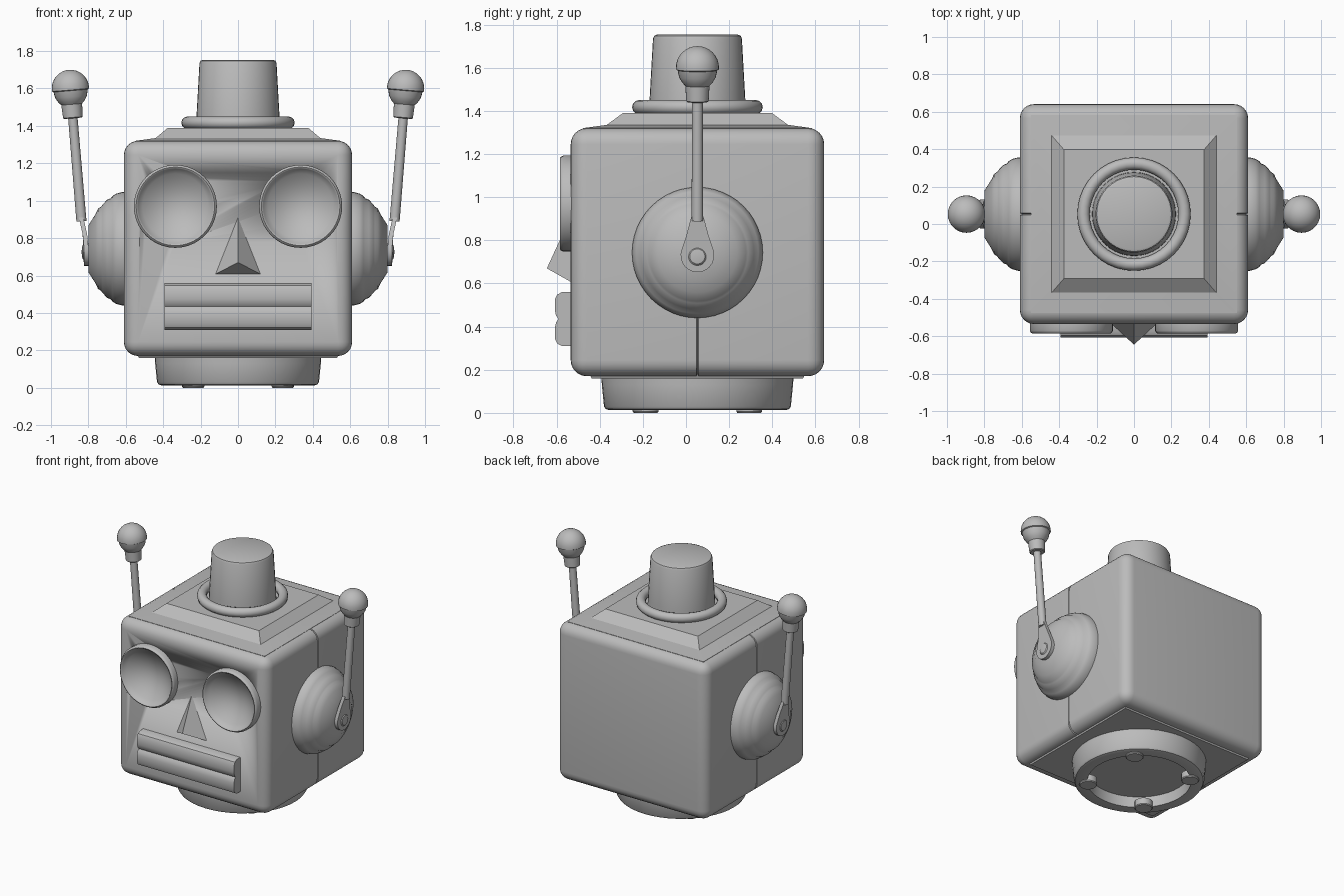
import bpy, bmesh
from math import sin, cos, pi, radians
from mathutils import Vector, Matrix

if "Cube" in bpy.data.objects:
    bpy.data.objects.remove(bpy.data.objects["Cube"], do_unlink=True)

CY = 0.053  # depth centre of the head box

metal = bpy.data.materials.new("grey metal")
metal.use_nodes = True
metal.diffuse_color = (0.5, 0.5, 0.5, 1)
metal.node_tree.nodes["Principled BSDF"].inputs["Base Color"].default_value = (0.5, 0.5, 0.5, 1)


def finish(name, bm, angle=35):
    bmesh.ops.recalc_face_normals(bm, faces=bm.faces)
    mesh = bpy.data.meshes.new(name)
    bm.to_mesh(mesh)
    bm.free()
    mesh.materials.append(metal)
    mesh.shade_smooth()
    mesh.set_sharp_from_angle(angle=radians(angle))
    ob = bpy.data.objects.new(name, mesh)
    bpy.context.collection.objects.link(ob)
    return ob


def lathe(name, profile, origin=(0, 0, 0), axis=(0, 0, 1), n=40, angle=35):
    """Turn (radius, height) points around an axis."""
    bm = bmesh.new()
    rings = [[bm.verts.new((r * cos(2 * pi * i / n), r * sin(2 * pi * i / n), h))
              for i in range(n)] for r, h in profile]
    for a, b in zip(rings, rings[1:]):
        for i in range(n):
            j = (i + 1) % n
            bm.faces.new((a[i], a[j], b[j], b[i]))
    bmesh.ops.remove_doubles(bm, verts=bm.verts, dist=1e-5)
    for e in [e for e in bm.edges if e.is_boundary]:
        if e.is_valid and e.is_boundary:
            bmesh.ops.holes_fill(bm, edges=[x for x in bm.edges if x.is_boundary], sides=0)
    rot = Vector(axis).to_track_quat('Z', 'Y').to_matrix().to_4x4()
    bmesh.ops.transform(bm, matrix=Matrix.Translation(origin) @ rot, verts=bm.verts)
    return finish(name, bm, angle)


def prism(name, outline, thickness, place):
    """Extrude a flat outline; place maps (u, v, side) to a point."""
    bm = bmesh.new()
    a, b = [[bm.verts.new(place(u, v, s * thickness)) for u, v in outline] for s in (-1, 1)]
    bm.faces.new(a)
    bm.faces.new(b)
    for i in range(len(a)):
        j = (i + 1) % len(a)
        bm.faces.new((a[i], a[j], b[j], b[i]))
    return finish(name, bm)


def tiers(name, levels):
    """Stack of rectangles (half width, half depth, z)."""
    bm = bmesh.new()
    rows = [[bm.verts.new((sx * w, CY + sy * d, z))
             for sx, sy in ((-1, -1), (1, -1), (1, 1), (-1, 1))] for w, d, z in levels]
    for a, b in zip(rows, rows[1:]):
        for i in range(4):
            j = (i + 1) % 4
            bm.faces.new((a[i], a[j], b[j], b[i]))
    bm.faces.new(rows[0])
    bm.faces.new(rows[-1])
    return finish(name, bm, 25)


def arc(r, start, end, n, r0=0.0, h0=0.0):
    """Profile points of a circular arc, angles in degrees."""
    return [(r0 + r * cos(radians(start + (end - start) * i / n)),
             h0 + r * sin(radians(start + (end - start) * i / n))) for i in range(n + 1)]


# head box with rounded edges and a pinched seam around the middle
bm = bmesh.new()
bmesh.ops.create_cube(bm, size=1)
bmesh.ops.scale(bm, vec=(1.22, 1.175, 1.15), verts=bm.verts)
bmesh.ops.bevel(bm, geom=bm.edges[:], offset=0.075, segments=6, profile=0.5, affect='EDGES')
for y in (-0.005, 0, 0.005):
    bmesh.ops.bisect_plane(bm, geom=bm.verts[:] + bm.edges[:] + bm.faces[:],
                           plane_co=(0, y, 0), plane_no=(0, 1, 0))
for v in bm.verts:
    if abs(v.co.y) < 0.001:
        v.co.x *= 0.98
        v.co.z *= 0.98
bmesh.ops.translate(bm, vec=(0, CY, 0.745), verts=bm.verts)
head = finish("head_box", bm)

# stepped roof and underside plates
tiers("roof_plate", [(0.55, 0.53, 1.31), (0.55, 0.53, 1.32), (0.44, 0.42, 1.335), (0.375, 0.345, 1.39)])
tiers("underside_plate", [(0.53, 0.49, 0.16), (0.54, 0.50, 0.18)])

# hat, hat ring
lathe("hat_ring", arc(0.033, 0, 360, 12, 0.27, 1.417), (0, CY, 0), angle=60)
lathe("hat", [(0.225, 1.37), (0.222, 1.45), (0.206, 1.735), (0.2, 1.748), (0.188, 1.753), (0, 1.753)],
      (0, CY, 0))

# hollow neck base with four feet
lathe("neck_base", [(0, 0.19), (0.447, 0.19), (0.443, 0.13), (0.433, 0.03), (0.425, 0.018), (0.41, 0.013),
                    (0.345, 0.013), (0.34, 0.09), (0, 0.09)], (0, CY, 0), n=48)
for sx in (-1, 1):
    for sy in (-1, 1):
        lathe("foot", [(0, 0), (0.055, 0), (0.06, 0.006), (0.06, 0.05), (0, 0.05)],
              (sx * 0.24, CY + sy * 0.24, 0), n=16)

for s in (-1, 1):
    # eye socket cut, bowl and rim
    eye = (s * 0.335, -0.53, 0.97)
    cutter = lathe("eye_cutter", [(0, -0.1), (0.19, -0.1), (0.19, 0.1), (0, 0.1)], eye, (0, -1, 0))
    cutter.hide_render = True
    cutter.hide_set(True)
    cut = head.modifiers.new("eye_socket", 'BOOLEAN')
    cut.operation = 'DIFFERENCE'
    cut.solver = 'EXACT'
    cut.object = cutter
    bowl = [(0.2 * i / 8, -0.04 + 0.085 * (i / 8) ** 2) for i in range(9)]
    lathe("eye", bowl + [(0.203, 0.052), (0.21, 0.055), (0.217, 0.05), (0.222, 0.04), (0.222, -0.005),
                         (0.2, -0.01), (0.1, -0.06), (0, -0.06)], eye, (0, -1, 0), angle=50)

    # stepped ear dome
    ear = (s * 0.6, CY, 0.743)
    lathe("ear_dome", [(0.303, 0), (0.303, 0.02), (0.295, 0.05), (0.283, 0.07), (0.27, 0.08),
                       (0.262, 0.1), (0.235, 0.125), (0.225, 0.132), (0.215, 0.148), (0.185, 0.162),
                       (0.125, 0.2), (0, 0.2)], ear, (s, 0, 0), n=48, angle=40)

    # teardrop bracket, bent outward above the rivet
    drop = arc(0.078, 160, 380, 14, 0, 0.73) + [(0.052, 0.82), (0.028, 0.91), (-0.028, 0.91), (-0.052, 0.82)]
    prism("antenna_bracket", drop, 0.012,
          lambda u, v, t: (s * (0.812 + max(0, v - 0.79) * 0.22 + t), CY + u, v))
    lathe("rivet", [(0.047, -0.02), (0.047, 0.008), (0.035, 0.02), (0, 0.025)],
          (s * 0.812, CY, 0.725), (s, 0, 0), n=20)

    # antenna rod, cup and knob along one slanted axis
    low, high = Vector((s * 0.837, CY, 0.89)), Vector((s * 0.896, CY, 1.6))
    axis = (high - low).normalized()
    lathe("antenna_rod", [(0.027, 0), (0.025, 0.6)], low, axis, n=16)
    knob = [(0.046, -0.16), (0.052, -0.155), (0.056, -0.085), (0.07, -0.07), (0.085, -0.045),
            (0.092, -0.012), (0.1, -0.008)]
    lathe("antenna_knob", knob + arc(0.1, 0, 90, 8), high, axis, n=28)

# wedge nose
bm = bmesh.new()
top, left, right, tip = [bm.verts.new(p) for p in
                         ((0, -0.53, 0.92), (0.125, -0.53, 0.605), (-0.125, -0.53, 0.605), (0, -0.645, 0.67))]
for f in ((top, left, tip), (top, tip, right), (left, right, tip), (top, right, left)):
    bm.faces.new(f)
finish("nose", bm)

# two-lipped mouth
upper = [(-0.5, 0.56), (-0.575, 0.56), (-0.597, 0.548), (-0.608, 0.525), (-0.608, 0.475), (-0.602, 0.45)]
lips = upper + [(-0.59, 0.435)] + [(y, 0.87 - z) for y, z in reversed(upper)]
prism("mouth", lips, 0.393, lambda u, v, t: (t, u, v))
